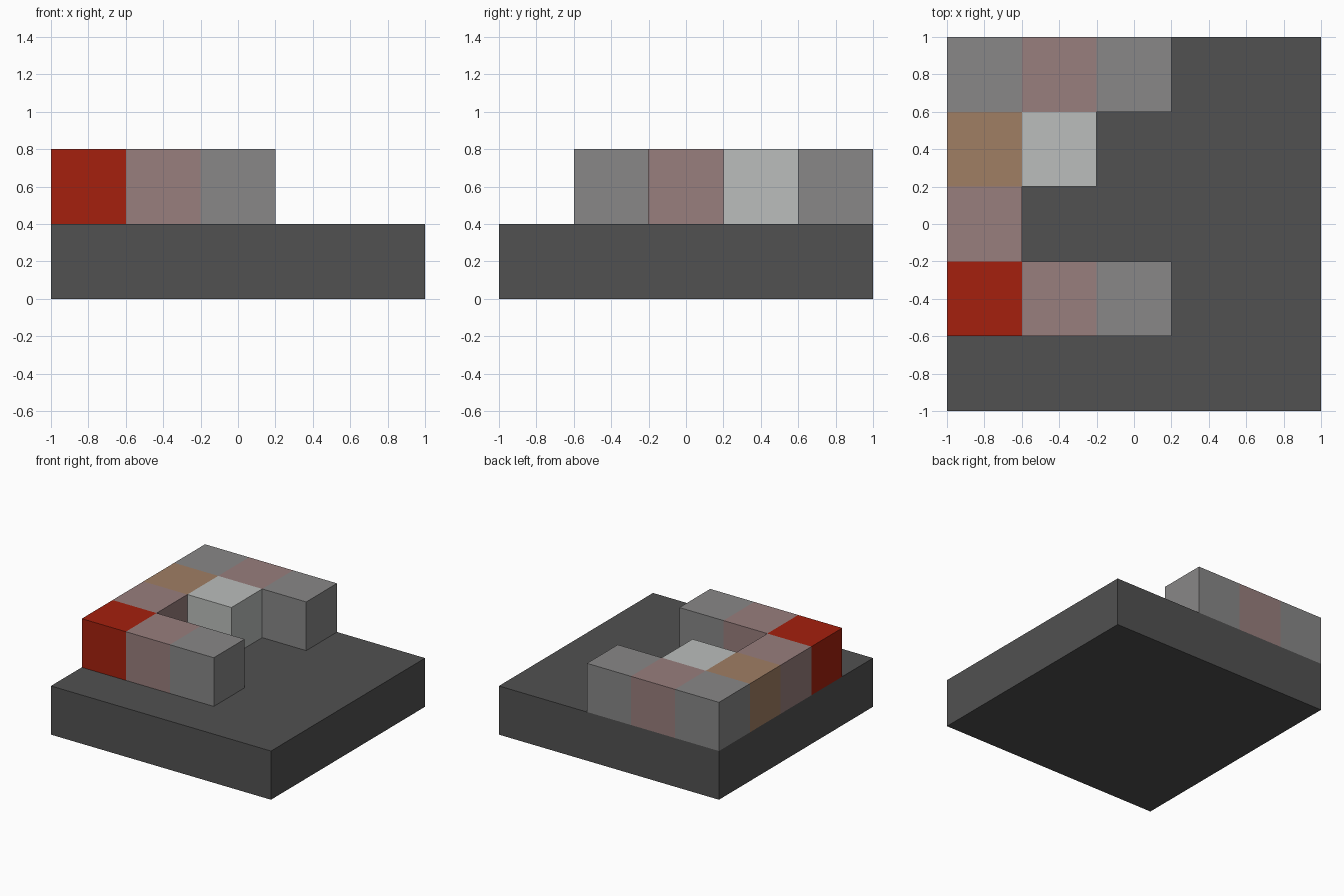
import bpy

old = bpy.data.objects.get("Cube")
if old:
    bpy.data.objects.remove(old, do_unlink=True)

UNIT = 0.4


def linear(c):
    c /= 255
    return c / 12.92 if c <= 0.04045 else ((c + 0.055) / 1.055) ** 2.4


def make_material(name, rgb):
    colour = (*[linear(c) for c in rgb], 1)
    mat = bpy.data.materials.new(name)
    mat.use_nodes = True
    mat.diffuse_color = colour
    mat.node_tree.nodes["Principled BSDF"].inputs["Base Color"].default_value = colour
    return mat


def make_box(name, centre, size, mat):
    bpy.ops.mesh.primitive_cube_add(size=1, location=centre)
    box = bpy.context.object
    box.name = box.data.name = name
    box.scale = size
    bpy.ops.object.transform_apply(location=False, rotation=False, scale=True)
    box.data.materials.append(mat)


charcoal = make_material("charcoal", (81, 81, 81))
grey = make_material("mid grey", (136, 135, 135))
pink = make_material("dusty pink", (152, 126, 125))
tan = make_material("tan", (160, 126, 100))
white = make_material("pale grey", (187, 190, 188))
red = make_material("red", (165, 32, 13))

# Square base slab
make_box("base_slab", (0, 0, UNIT / 2), (2, 2, UNIT), charcoal)

# Rows of cubes on the slab, from the front to the back, each starting at the right edge
rows = {
    "front": (1, [red, pink, grey]),
    "middle": (2, [pink]),
    "inner": (3, [tan, white]),
    "back": (4, [grey, pink, grey]),
}
for row_name, (row, colours) in rows.items():
    for column, mat in enumerate(colours):
        centre = ((column - 2) * UNIT, (row - 2) * UNIT, UNIT * 1.5)
        make_box(f"{row_name}_block_{column + 1}", centre, (UNIT,) * 3, mat)
